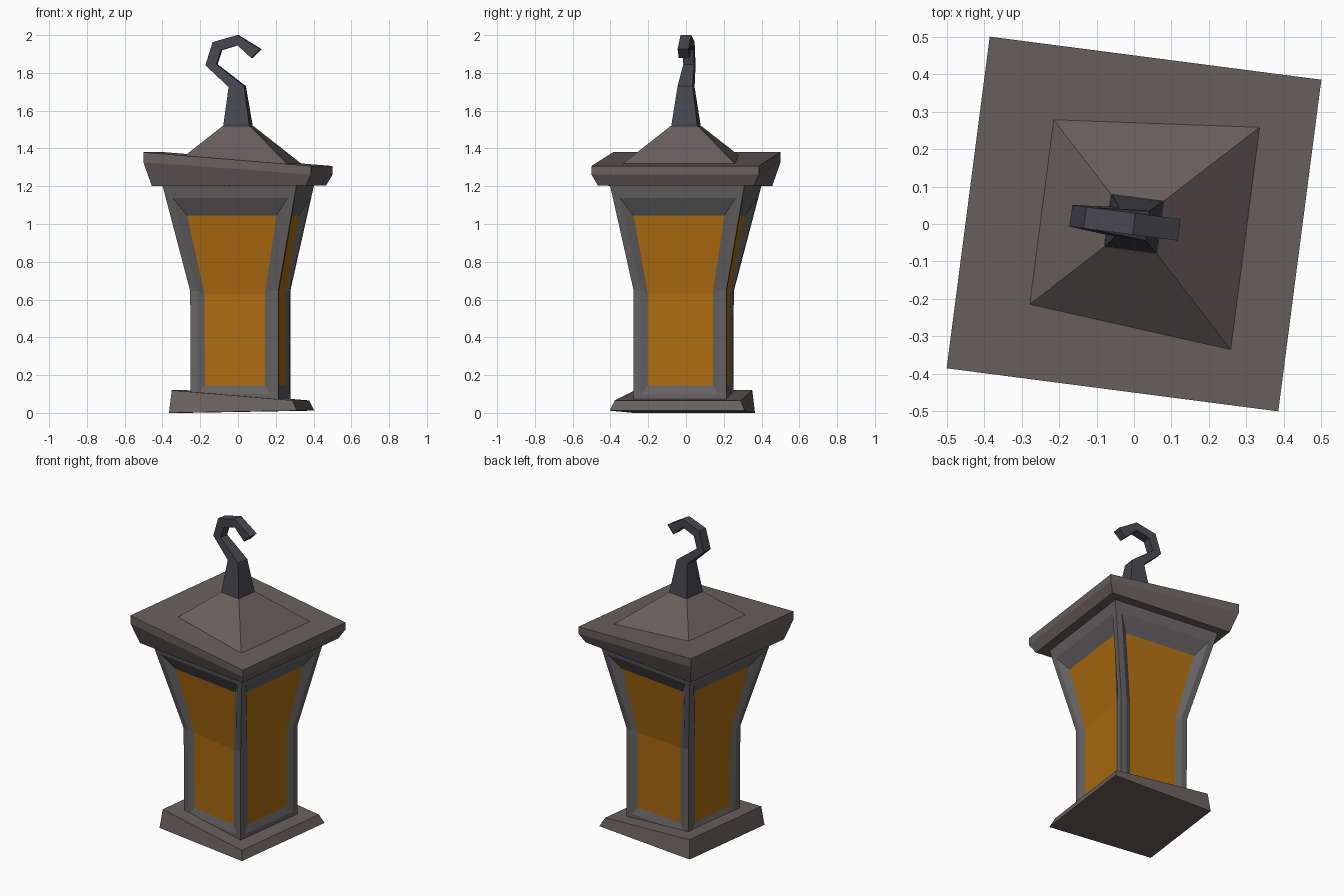
import bpy
import math
from mathutils import Matrix, Vector

cube = bpy.data.objects.get("Cube")
if cube:
    bpy.data.objects.remove(cube, do_unlink=True)

TURN = Matrix.Rotation(math.radians(-7.4), 4, "Z")


def material(name, rgb):
    """Flat material from an sRGB colour given in bytes."""
    col = [(c / 255 / 12.92) if c < 11 else ((c / 255 + 0.055) / 1.055) ** 2.4 for c in rgb]
    mat = bpy.data.materials.new(name)
    mat.use_nodes = True
    mat.diffuse_color = (*col, 1)
    bsdf = mat.node_tree.nodes["Principled BSDF"]
    bsdf.inputs["Base Color"].default_value = (*col, 1)
    bsdf.inputs["Roughness"].default_value = 0.9
    return mat


ROOF = material("warm grey stone", (104, 96, 95))
FRAME = material("grey frame", (101, 98, 98))
IRON = material("dark iron", (70, 70, 78))
GLASS = material("amber glass", (172, 108, 16))


def make(name, verts, faces, mats, indices=None):
    mesh = bpy.data.meshes.new(name)
    mesh.from_pydata([TURN @ Vector(v) for v in verts], [], faces)
    for mat in mats:
        mesh.materials.append(mat)
    if indices:
        mesh.polygons.foreach_set("material_index", indices)
    mesh.update()
    obj = bpy.data.objects.new(name, mesh)
    bpy.context.collection.objects.link(obj)
    return obj


def loft(name, rings, mat):
    """Skin four-cornered rings from bottom to top and cap both ends."""
    verts = [p for ring in rings for p in ring]
    faces = [(3, 2, 1, 0)]
    for r in range(len(rings) - 1):
        for i in range(4):
            a, b = r * 4 + i, r * 4 + (i + 1) % 4
            faces.append((a, b, b + 4, a + 4))
    n = len(verts)
    faces.append((n - 4, n - 3, n - 2, n - 1))
    return make(name, verts, faces, [mat])


def ring(left, right, z_left, z_right):
    """Slightly crooked square: half width and height on each side."""
    return [(-left, -left, z_left), (right, -right, z_right),
            (right, right, z_right), (-left, left, z_left)]


# Crooked base slab and roof slab
loft("base", [ring(0.326, 0.36, 0, 0.012), ring(0.313, 0.336, 0.12, 0.066)], ROOF)
loft("roof_slab", [ring(0.407, 0.417, 1.2, 1.205), ring(0.447, 0.447, 1.327, 1.262),
                   ring(0.447, 0.447, 1.38, 1.307)], ROOF)

# Roof pyramid, level, rising through the tilted slab
loft("roof_peak", [ring(0.344, 0.344, 1.28, 1.28), ring(0.071, 0.071, 1.52, 1.52)], ROOF)


# Lantern body: four sides, each a rim, a bevelled reveal and a bent pane
SECTIONS = [(0.06, 0.223, 0.247), (0.645, 0.226, 0.247), (1.205, 0.357, 0.359)]


def corner(k, z):
    """Body corner k at height z."""
    low, high = SECTIONS[:2] if z <= SECTIONS[1][0] else SECTIONS[1:]
    t = (z - low[0]) / (high[0] - low[0])
    left = low[1] + (high[1] - low[1]) * t
    right = low[2] + (high[2] - low[2]) * t
    return Vector(ring(left, right, z, z)[k % 4])


def outline(side, heights, insets, depths):
    """Six points round one side: bottom, middle, top right; then back down the left."""
    rows = []
    for z, inset, depth in zip(heights, insets, depths):
        a, b = corner(side, z), corner(side + 1, z)
        along = (b - a).normalized()
        inward = Vector((-along.y, along.x, 0)) * depth
        rows.append((a + along * inset + inward, b - along * inset + inward))
    (bl, br), (ml, mr), (tl, tr) = rows
    return [bl, br, mr, tr, tl, ml]


verts, faces, indices = [], [], []
for side in range(4):
    start = len(verts)
    verts += outline(side, (0.06, 0.645, 1.205), (0, 0, 0), (0, 0, 0))
    verts += outline(side, (0.1, 0.645, 1.137), (0.037, 0.037, 0.037), (0, 0, 0))
    verts += outline(side, (0.145, 0.63, 1.045), (0.074, 0.074, 0.085), (0.015, 0.015, 0.035))
    for loop in (0, 6):
        for i in range(6):
            a, b = start + loop + i, start + loop + (i + 1) % 6
            faces.append((a, b, b + 6, a + 6))
            indices.append(0)
    g = start + 12
    faces += [(g, g + 1, g + 2, g + 5), (g + 5, g + 2, g + 3, g + 4)]
    indices += [1, 1]
make("lantern_body", verts, faces, [FRAME, GLASS], indices)

# Hanging hook: tapered stem, then a bent bar (outer x, z, inner x, z, half depth)
HOOK = [(-0.071, 1.51, 0.071, 1.51, 0.071),
        (-0.045, 1.725, 0.037, 1.73, 0.04),
        (-0.17, 1.84, -0.112, 1.845, 0.029),
        (-0.132, 1.963, -0.088, 1.92, 0.029),
        (0, 2.0, 0, 1.947, 0.029),
        (0.122, 1.926, 0.075, 1.878, 0.029)]
loft("hook", [[(ox, -d, oz), (ix, -d, iz), (ix, d, iz), (ox, d, oz)]
              for ox, oz, ix, iz, d in HOOK], IRON)
